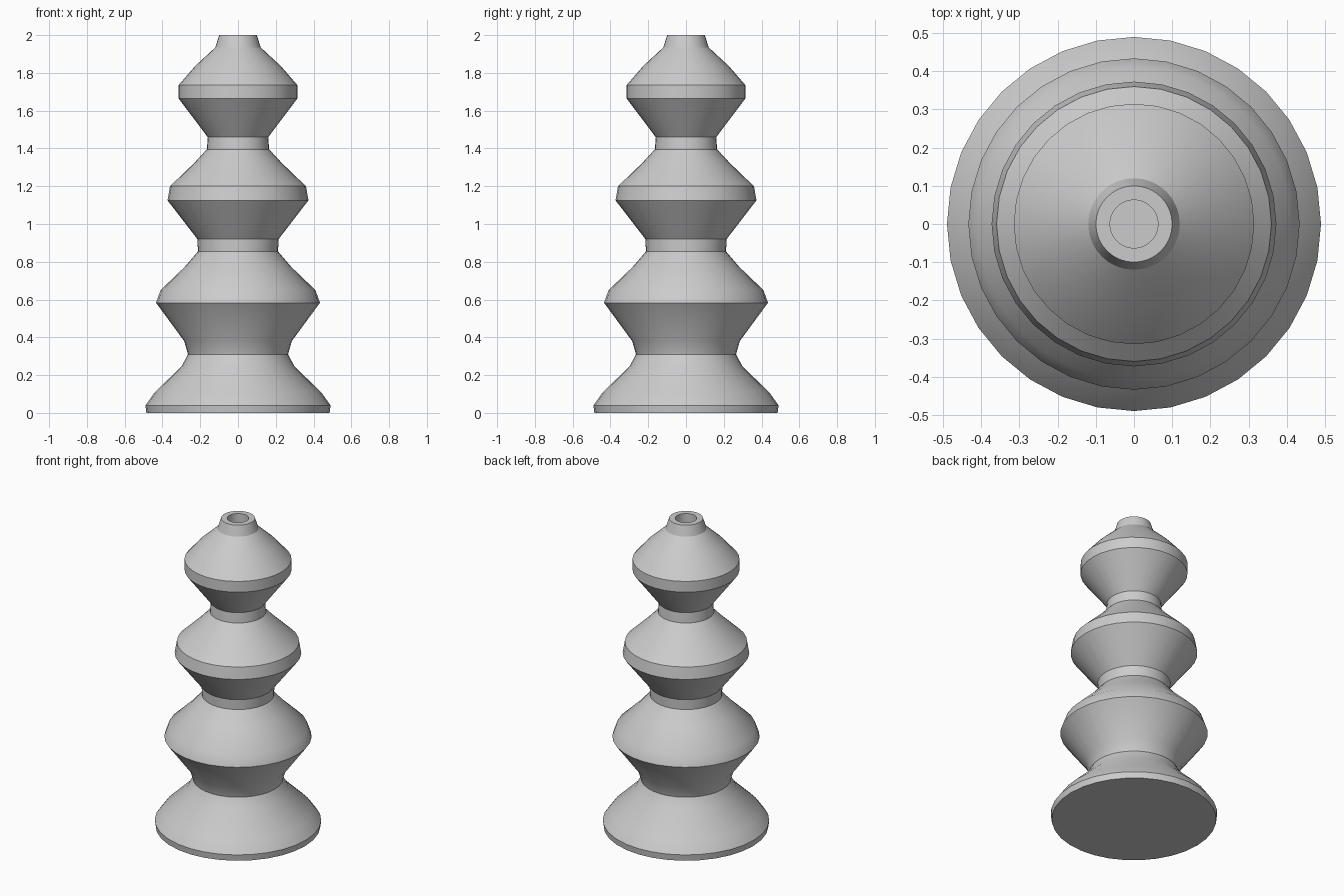
import bpy
import bmesh
from math import radians, tau
from mathutils import Matrix, Vector

cube = bpy.data.objects.get("Cube")
if cube:
    bpy.data.objects.remove(cube, do_unlink=True)

SEGMENTS = 32

# Single plain material
grey = bpy.data.materials.new("plain grey")
grey.use_nodes = True
colour = (0.6, 0.6, 0.6, 1)
grey.diffuse_color = colour
grey.node_tree.nodes["Principled BSDF"].inputs["Base Color"].default_value = colour

# Outline as (radius, height), from the foot upwards
foot = [(0, 0), (0.485, 0), (0.49, 0.04), (0.44, 0.11), (0.3, 0.245), (0.265, 0.31)]
lower_bulge = [(0.285, 0.38), (0.434, 0.583), (0.41, 0.65), (0.285, 0.77), (0.212, 0.855)]
middle_bulge = [(0.215, 0.92), (0.373, 1.125), (0.36, 1.2), (0.235, 1.32), (0.165, 1.395)]
upper_bulge = [(0.16, 1.46), (0.315, 1.665), (0.315, 1.735), (0.228, 1.835), (0.12, 1.935)]
socket = [(0.1, 2), (0.063, 2), (0.063, 1.8), (0, 1.8)]
outline = foot + lower_bulge + middle_bulge + upper_bulge + socket

# Turn the outline around the vertical axis
bm = bmesh.new()
verts = [bm.verts.new((0, r, z)) for r, z in outline]
edges = [bm.edges.new(pair) for pair in zip(verts, verts[1:])]
bmesh.ops.spin(bm, geom=verts + edges, cent=(0, 0, 0), axis=(0, 0, 1),
               angle=tau, steps=SEGMENTS, use_merge=True)
bmesh.ops.remove_doubles(bm, verts=bm.verts, dist=0.0005)
bmesh.ops.recalc_face_normals(bm, faces=bm.faces)

mesh = bpy.data.meshes.new("turned_candle_holder")
bm.to_mesh(mesh)
bm.free()
mesh.materials.append(grey)
holder = bpy.data.objects.new("turned_candle_holder", mesh)
bpy.context.collection.objects.link(holder)

# Smooth sides with crisp ridges
bpy.ops.object.select_all(action="DESELECT")
holder.select_set(True)
bpy.context.view_layer.objects.active = holder
bpy.ops.object.shade_smooth_by_angle(angle=radians(30))
